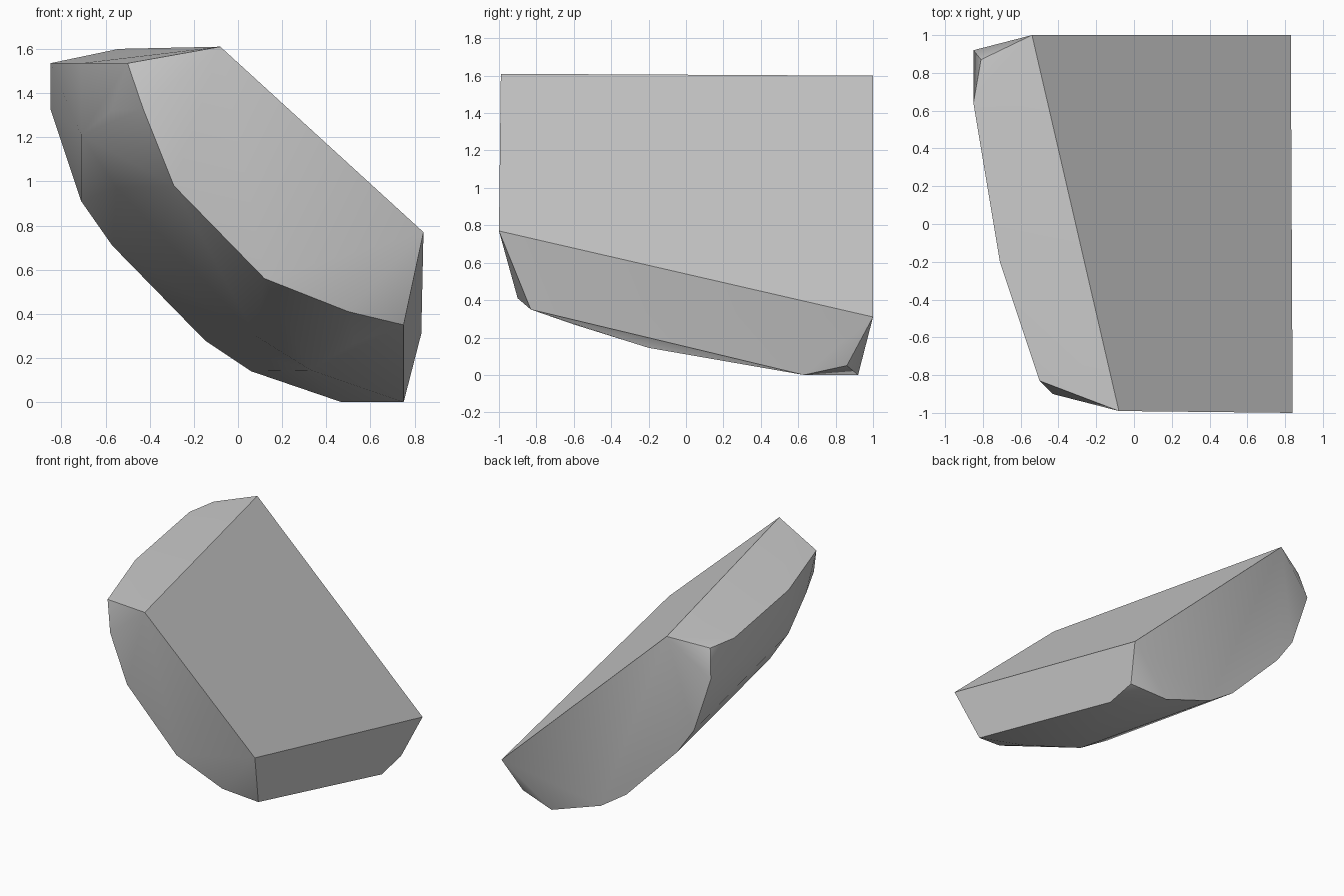
import bpy
import bmesh
import math

# Remove the default cube only
default_cube = bpy.data.objects.get("Cube")
if default_cube:
    bpy.data.objects.remove(default_cube, do_unlink=True)


def make_material(name, color):
    material = bpy.data.materials.new(name)
    material.use_nodes = True
    material.diffuse_color = color
    material.node_tree.nodes["Principled BSDF"].inputs["Base Color"].default_value = color
    return material


def section(y, profile):
    """Place an (x, z) profile at the given depth."""
    return [(x, y, z) for x, z in profile]


# Flat slanted cut face: its four corners
cut_face = [(-.54, 1, 1.6), (.83, 1, .31), (.84, -1, .77), (-.08, -.99, 1.61)]

# Curved underside, as cross-sections running from front to back
underside = (
    section(-.9, [(-.43, 1.33), (-.29, .98), (.12, .56), (.5, .41)])
    + section(-.6, [(-.575, 1.32), (.53, .27)])
    + section(-.2, [(-.71, 1.21), (-.55, .97), (.08, .3), (.33, .145)])
    + section(.92, [(-.85, 1.33), (-.71, .91), (-.57, .71),
                    (-.15, .28), (.06, .14), (.47, 0)])
)

# Bevelled rims of the upper end and the lower end
upper_rim = [(-.5, -.83, 1.535), (-.71, -.2, 1.535), (-.85, .64, 1.535), (-.81, .87, 1.535)]
lower_rim = [(.75, -.83, .35), (.75, .63, 0), (.75, .86, .05)]

# Wrap the sections and rims into one solid convex block
bm = bmesh.new()
for point in cut_face + underside + upper_rim + lower_rim:
    bm.verts.new(point)
hull = bmesh.ops.convex_hull(bm, input=bm.verts[:])
loose = {v for v in hull["geom_interior"] + hull["geom_unused"]
         if isinstance(v, bmesh.types.BMVert)}
bmesh.ops.delete(bm, geom=list(loose), context="VERTS")

# Merge nearly coplanar triangles into clean flat faces
bmesh.ops.dissolve_limit(bm, angle_limit=math.radians(3), verts=bm.verts[:], edges=bm.edges[:])
bmesh.ops.recalc_face_normals(bm, faces=bm.faces[:])

mesh = bpy.data.meshes.new("stone_block")
bm.to_mesh(mesh)
bm.free()
mesh.materials.append(make_material("plain grey", (.6, .6, .6, 1)))

stone = bpy.data.objects.new("stone_block", mesh)
bpy.context.collection.objects.link(stone)

# Soften the shallow edges of the underside, keep the rims sharp
bpy.ops.object.select_all(action="DESELECT")
stone.select_set(True)
bpy.context.view_layer.objects.active = stone
bpy.ops.object.shade_smooth_by_angle(angle=math.radians(35))
